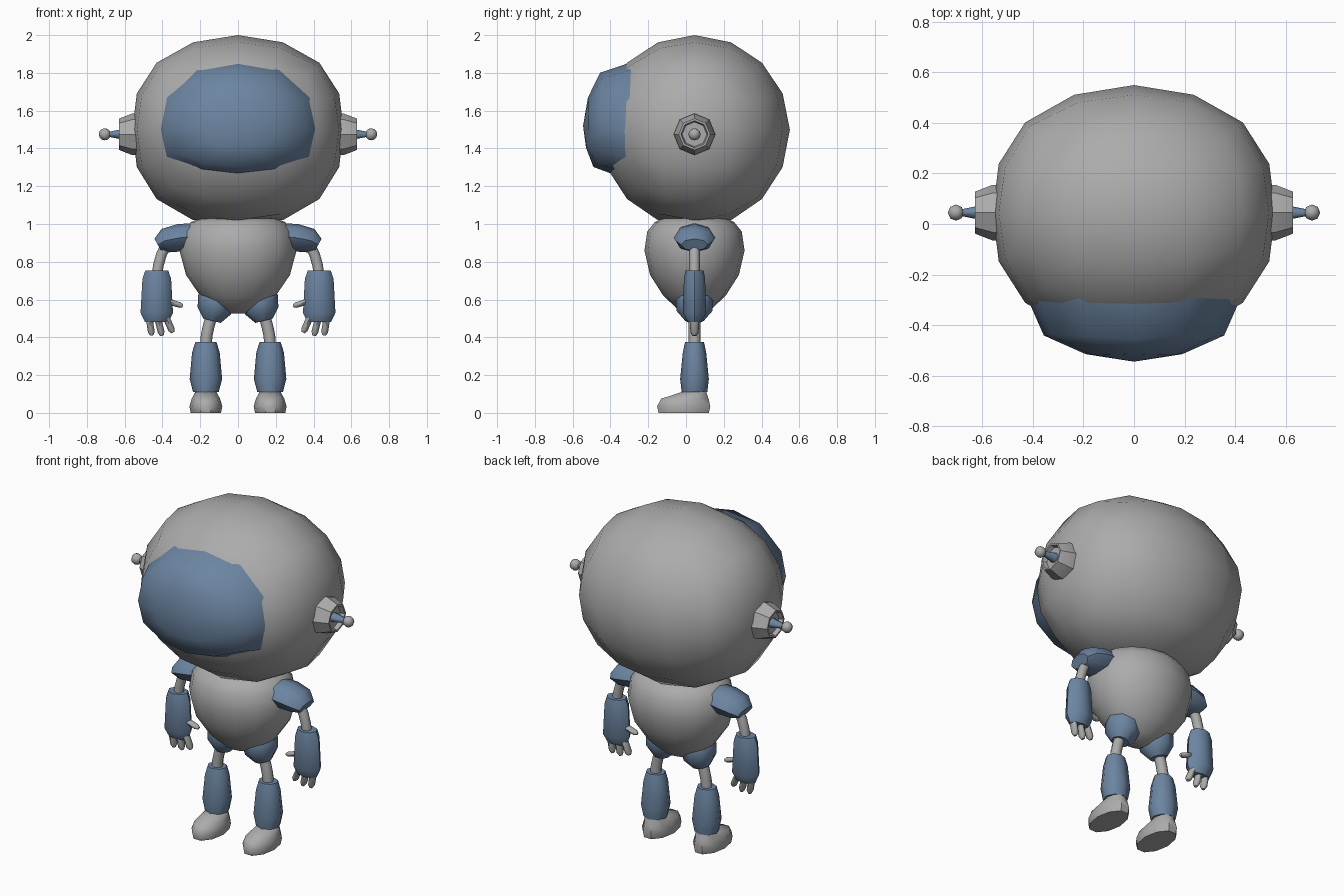
import bpy, bmesh, math
from mathutils import Vector

if "Cube" in bpy.data.objects:
    bpy.data.objects.remove(bpy.data.objects["Cube"])

CY = 0.045  # depth of the body axis


def material(name, rgb):
    m = bpy.data.materials.new(name)
    m.diffuse_color = (*rgb, 1)
    m.use_nodes = True
    m.node_tree.nodes["Principled BSDF"].inputs["Base Color"].default_value = m.diffuse_color
    return m


GREY = material("shell_grey", (0.41, 0.41, 0.41))
BLUE = material("panel_blue", (0.15, 0.235, 0.36))


def finish(bm, name, mat, angle=50):
    bmesh.ops.recalc_face_normals(bm, faces=bm.faces)
    me = bpy.data.meshes.new(name)
    bm.to_mesh(me)
    bm.free()
    me.materials.append(mat)
    ob = bpy.data.objects.new(name, me)
    bpy.context.collection.objects.link(ob)
    bpy.ops.object.select_all(action='DESELECT')
    ob.select_set(True)
    bpy.context.view_layer.objects.active = ob
    bpy.ops.object.shade_smooth_by_angle(angle=math.radians(angle))
    return ob


def skin(bm, loops):
    n = len(loops[0])
    for a, b in zip(loops, loops[1:]):
        for i in range(n):
            j = (i + 1) % n
            bm.faces.new((a[i], a[j], b[j], b[i]))


def loft(name, mat, rings, side=1, n=8, angle=50):
    """Rings (x, z, radius in the XZ plane, radius along y, [y]) along a path."""
    bm = bmesh.new()
    p = [Vector((r[0] * side, 0, r[1])) for r in rings]
    overall = p[-1] - p[0]
    loops = []
    for i, r in enumerate(rings):
        d = (p[min(i + 1, len(p) - 1)] - p[max(i - 1, 0)]).normalized()
        if d.dot(overall) < 0:
            d = -d
        v = d.cross(Vector((0, 1, 0)))
        c = p[i] + Vector((0, r[4] if len(r) > 4 else CY, 0))
        loops.append([bm.verts.new(c + v * r[2] * math.cos(k * math.tau / n)
                      + Vector((0, r[3] * math.sin(k * math.tau / n), 0)))
                      for k in range(n)])
    skin(bm, loops)
    bm.faces.new(loops[0])
    bm.faces.new(loops[-1])
    return finish(bm, name, mat, angle)


# Head: cube sphere, slightly widened, flat underneath
bm = bmesh.new()
bmesh.ops.create_cube(bm, size=2)
bmesh.ops.subdivide_edges(bm, edges=bm.edges[:], cuts=3, use_grid_fill=True)
for v in bm.verts:
    u = Vector([math.tan(c * math.pi / 4) for c in v.co]).normalized()
    x = abs(u.x)
    v.co = (math.copysign(0.62 * x - 0.06 * x ** 6, u.x), CY + 0.505 * u.y,
            max(1.02, 1.5 + u.z * (0.5 if u.z > 0 else 0.52)))
finish(bm, "head", GREY)

# Visor: domed plate whose rim meets the head
half = [(0, 1.855), (0.22, 1.82), (0.39, 1.67), (0.425, 1.5),
        (0.39, 1.35), (0.2, 1.283), (0, 1.26)]
outline = half + [(-x, z) for x, z in half[-2:0:-1]]
bm = bmesh.new()
loops = []
for t in (1, 0.84, 0.45):
    loop = []
    for x, z in outline:
        if t == 1:
            w = (z - 1.5) / 0.51
            y = CY + 0.02 - 0.5 * math.sqrt(1 - (x / 0.6) ** 2 - w * w)
        else:
            x, z = x * t, 1.52 + (z - 1.52) * t
            y = -0.545 + 0.81 * x * x + 1.15 * (z - 1.52) ** 2
        loop.append(bm.verts.new((x, y, z)))
    loops.append(loop)
skin(bm, loops)
tip = bm.verts.new((0, -0.545, 1.52))
for i in range(len(outline)):
    bm.faces.new((loops[-1][i], loops[-1][(i + 1) % len(outline)], tip))
bm.faces.new(loops[0])
finish(bm, "visor", BLUE, 60)

# Torso: heart-shaped body
loft("torso", GREY, [(0, 0.525, 0.04, 0.03), (0, 0.55, 0.11, 0.09),
                     (0, 0.62, 0.2, 0.165), (0, 0.73, 0.275, 0.235),
                     (0, 0.86, 0.31, 0.265), (0, 0.96, 0.29, 0.25),
                     (0, 1.01, 0.25, 0.21), (0, 1.03, 0.2, 0.17)], n=16)

for s, tag in ((1, "left"), (-1, "right")):
    # Ear cup, aerial and ball
    z = 1.475
    loft("ear_cup_" + tag, GREY, [(0.5, z, 0.11, 0.11), (0.56, z, 0.11, 0.11),
                                  (0.63, z, 0.083, 0.083), (0.63, z, 0.072, 0.072),
                                  (0.605, z, 0.065, 0.065)], s, 8, 30)
    loft("aerial_" + tag, BLUE, [(0.59, z, 0.032, 0.032),
                                 (0.69, z, 0.012, 0.012)], s)
    bm = bmesh.new()
    bmesh.ops.create_uvsphere(bm, u_segments=8, v_segments=6, radius=0.032)
    bmesh.ops.translate(bm, verts=bm.verts, vec=(0.705 * s, CY, z))
    finish(bm, "aerial_ball_" + tag, GREY)

    # Arm
    loft("shoulder_" + tag, BLUE, [(0.23, 0.935, 0.07, 0.1), (0.31, 0.927, 0.073, 0.11),
                                   (0.385, 0.912, 0.065, 0.1),
                                   (0.425, 0.89, 0.036, 0.07)], s)
    loft("upper_arm_" + tag, GREY, [(0.375, 0.9, 0.028, 0.028), (0.405, 0.84, 0.028, 0.028),
                                    (0.422, 0.78, 0.028, 0.028),
                                    (0.428, 0.73, 0.028, 0.028)], s)
    loft("forearm_" + tag, BLUE, [(0.43, 0.755, 0.06, 0.048), (0.43, 0.71, 0.076, 0.056),
                                  (0.43, 0.53, 0.086, 0.062),
                                  (0.43, 0.48, 0.062, 0.035)], s)

    # Hand: three fingers and a thumb
    digits = [(0.47, 0.5, 0.456, 0.41), (0.425, 0.5, 0.402, 0.408),
              (0.378, 0.5, 0.345, 0.425), (0.37, 0.59, 0.292, 0.566)]
    for i, (x0, z0, x1, z1) in enumerate(digits):
        r = 0.018 if i < 3 else 0.015
        xm, zm = x0 + (x1 - x0) * 0.8, z0 + (z1 - z0) * 0.8
        loft(("finger_%d_" % (i + 1) if i < 3 else "thumb_") + tag, GREY,
             [(x0, z0, r, r * 1.4), (xm, zm, r, r * 1.2), (x1, z1, r * 0.5, r * 0.6)], s)

    # Leg
    loft("hip_" + tag, BLUE, [(0.1, 0.66, 0.085, 0.085), (0.115, 0.6, 0.1, 0.1),
                              (0.125, 0.54, 0.09, 0.095),
                              (0.138, 0.488, 0.048, 0.05)], s)
    loft("upper_leg_" + tag, GREY, [(0.138, 0.52, 0.031, 0.031), (0.155, 0.46, 0.031, 0.031),
                                    (0.166, 0.41, 0.031, 0.031),
                                    (0.17, 0.35, 0.031, 0.031)], s)
    loft("shin_" + tag, BLUE, [(0.17, 0.375, 0.056, 0.05), (0.17, 0.32, 0.073, 0.062),
                               (0.17, 0.18, 0.086, 0.076),
                               (0.17, 0.11, 0.068, 0.068)], s)

    # Foot: flat sole, toe pointing forward
    loft("foot_" + tag, GREY, [(0.17, 0, 0.08, 0.14, -0.012), (0.17, 0.035, 0.087, 0.148, -0.012),
                               (0.17, 0.075, 0.075, 0.132, -0.006),
                               (0.17, 0.112, 0.055, 0.065, 0.045)], s, 10)
